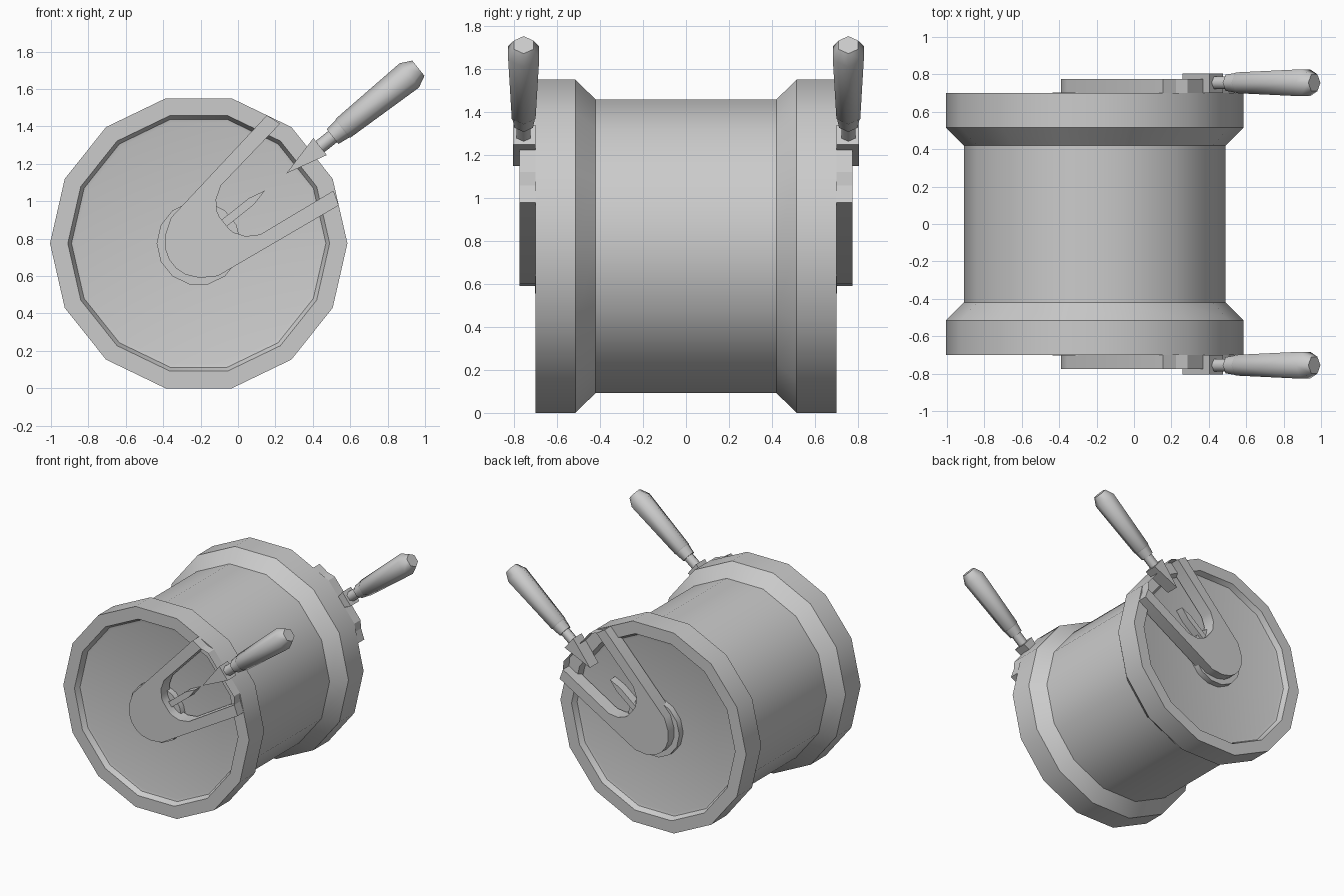
import bpy, bmesh
from math import sin, cos, pi, radians
from mathutils import Vector

if "Cube" in bpy.data.objects:
    bpy.data.objects.remove(bpy.data.objects["Cube"])

CX, CZ = -0.21, 0.775            # drum axis (runs along y)
TILT = 1.5 * 2 * pi / 14         # direction of handles and brackets
AX = Vector((cos(TILT), 0, sin(TILT)))
SIDE = Vector((-sin(TILT), 0, cos(TILT)))
C = Vector((CX, 0, CZ))
X, Y, Z = Vector((1, 0, 0)), Vector((0, 1, 0)), Vector((0, 0, 1))


def at(u, v, y):
    """Point at distance u along the tilted axis, v across it."""
    return C + AX * u + SIDE * v + Y * y


def finish(bm, name, mirror=True, recalc=True, angle=30):
    if recalc:
        bmesh.ops.recalc_face_normals(bm, faces=bm.faces)
    me = bpy.data.meshes.new(name)
    bm.to_mesh(me)
    bm.free()
    ob = bpy.data.objects.new(name, me)
    bpy.context.collection.objects.link(ob)
    bpy.ops.object.select_all(action='DESELECT')
    ob.select_set(True)
    bpy.context.view_layer.objects.active = ob
    bpy.ops.object.shade_smooth_by_angle(angle=radians(angle))
    if mirror:
        m = ob.modifiers.new("both_ends", 'MIRROR')
        m.use_axis = (False, True, False)
        m.use_mirror_merge = False
    return ob


def lathe(name, profile, n, origin, axis, e1, e2, mirror=True, angle=30):
    """Revolve (radius, distance) pairs around an axis, capped at both ends."""
    bm = bmesh.new()
    rings = []
    for r, d in profile:
        rings.append([bm.verts.new(origin + axis * d + e1 * (r * cos(2 * pi * i / n))
                                   + e2 * (r * sin(2 * pi * i / n))) for i in range(n)])
    for a, b in zip(rings, rings[1:]):
        for i in range(n):
            j = (i + 1) % n
            bm.faces.new((a[i], a[j], b[j], b[i]))
    bm.faces.new(rings[0])
    bm.faces.new(rings[-1])
    return finish(bm, name, mirror, angle=angle)


def plate(name, pts, y0, y1):
    """Extrude a (u, v) outline from y0 to y1."""
    bm = bmesh.new()
    f = bm.faces.new([bm.verts.new(at(u, v, y0)) for u, v in pts])
    ext = bmesh.ops.extrude_face_region(bm, geom=[f])
    bmesh.ops.translate(bm, vec=(0, y1 - y0, 0),
                        verts=[g for g in ext['geom'] if isinstance(g, bmesh.types.BMVert)])
    return finish(bm, name)


def symmetric(half):
    """Close an outline by mirroring its v >= 0 half."""
    return half + [(u, -v) for u, v in reversed(half) if v > 1e-6]


# Drum: barrel, flared flanges and recessed ends
end = [(0.70, 0.42), (0.795, 0.515), (0.795, 0.70), (0.70, 0.70),
       (0.68, 0.66), (0.66, 0.655)]
drum = [(r, -y) for r, y in reversed(end)] + end
lathe("drum", drum, 14, C, Y, X, Z, mirror=False)

# Round hubs in the recesses
lathe("hub", [(0.225, 0.64), (0.225, 0.703)], 14, C, Y, X, Z)

# Forked brackets reaching from the hub to the rim
half = [(0.175, 0.04), (0.182, 0.07), (0.219, 0.126), (0.287, 0.168), (0.739, 0.229),
        (0.712, 0.308), (-0.03, 0.2), (-0.112, 0.147), (-0.16, 0.085), (-0.178, 0.03)]
plate("fork_bracket", symmetric(half), 0.67, 0.775)

# Thin lip along the rim, joining the tips of each fork (faces outward)
bm = bmesh.new()
ru, rv = 0.795 * cos(pi / 14), 0.795 * sin(pi / 14)
lip = [(0.739, 0.229), (ru, rv), (ru, -rv), (0.739, -0.229)]
low = [bm.verts.new(at(u, v, 0.70)) for u, v in lip]
top = [bm.verts.new(at(u, v, 0.775)) for u, v in lip]
for i in range(3):
    f = bm.faces.new((low[i], low[i + 1], top[i + 1], top[i]))
    f.normal_update()
    if f.normal.dot(AX) < 0:
        f.normal_flip()
finish(bm, "bracket_lip", recalc=False)

# Pointed needle inside each fork
plate("needle", symmetric([(0.15, 0.022), (0.36, 0.022), (0.453, 0)]), 0.66, 0.725)

# Arrow-shaped wedge at the foot of each handle
plate("handle_wedge", symmetric([(0.83, 0.058), (0.60, 0)]), 0.70, 0.805)

# Neck, ferrule and six-sided grip of each handle
H = C + Y * 0.755
lathe("handle_neck", [(0.038, 0.81), (0.038, 0.93)], 6, H, AX, SIDE, Y, angle=61)
lathe("handle_ferrule", [(0.05, 0.915), (0.06, 0.985)], 6, H, AX, SIDE, Y, angle=61)
lathe("handle_grip", [(0.058, 0.98), (0.064, 0.99), (0.083, 1.44), (0.052, 1.502)],
      6, H, AX, SIDE, Y, angle=61)
